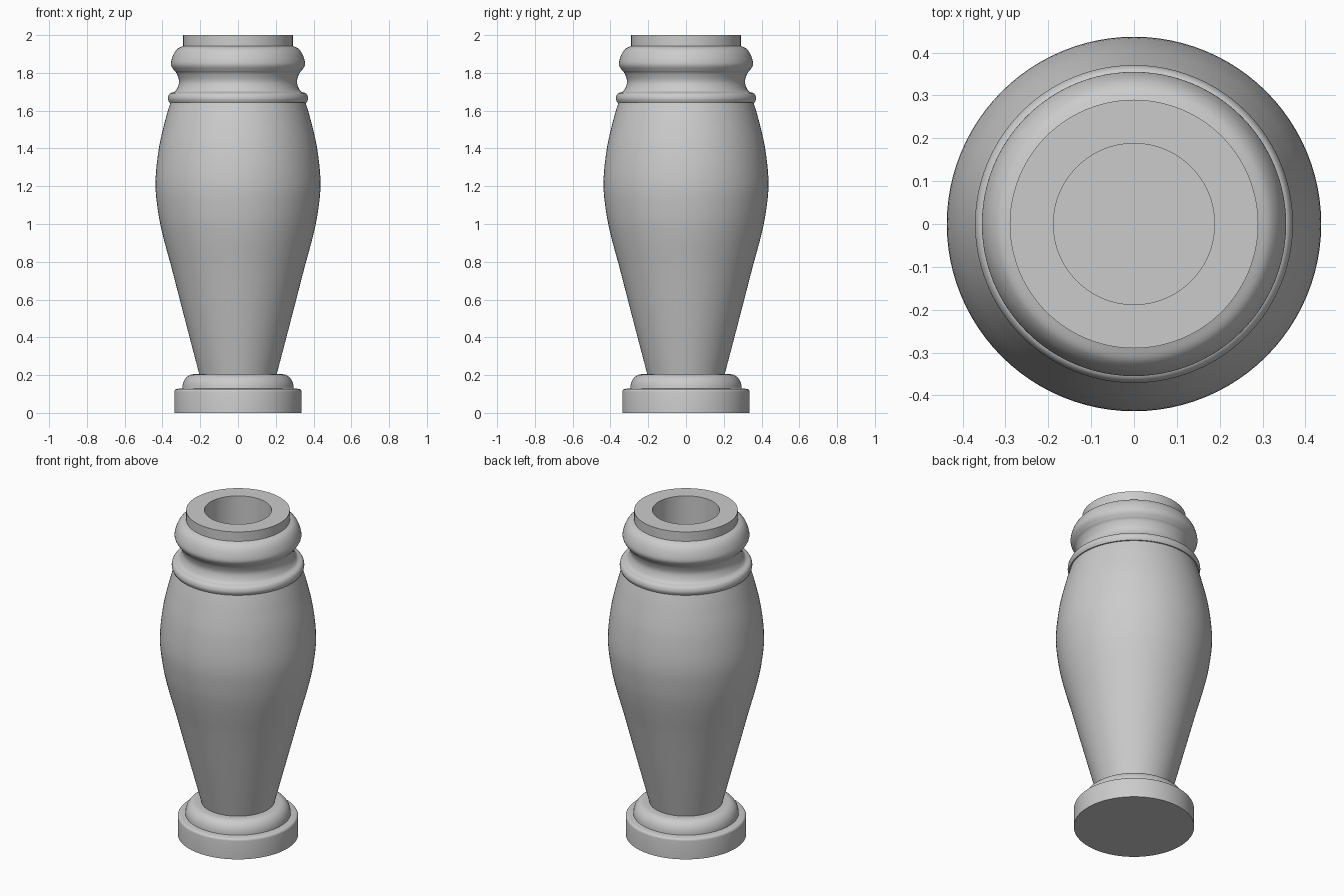
import bpy, bmesh, math

if "Cube" in bpy.data.objects:
    bpy.data.objects.remove(bpy.data.objects["Cube"])

SEGMENTS = 96


def smooth_curve(pts, steps=5):
    """Catmull-Rom interpolation through (radius, height) points."""
    p = [pts[0]] + pts + [pts[-1]]
    out = []
    for i in range(1, len(p) - 2):
        for s in range(steps):
            t = s / steps
            out.append(tuple(
                0.5 * (2 * b + (c - a) * t + (2 * a - 5 * b + 4 * c - d) * t ** 2
                       + (3 * b - a - 3 * c + d) * t ** 3)
                for a, b, c, d in zip(p[i - 1], p[i], p[i + 1], p[i + 2])))
    return out + [pts[-1]]


def arc(cr, cz, rr, rz, a0, a1, n=8):
    """Elliptical arc in the (radius, height) plane, angles in degrees."""
    angles = [math.radians(a0 + (a1 - a0) * i / n) for i in range(n + 1)]
    return [(cr + rr * math.cos(a), cz + rz * math.sin(a)) for a in angles]


def lathe(name, profile):
    """Revolve a profile about z; a zero radius becomes a single pole."""
    bm = bmesh.new()
    verts = [bm.verts.new((r, 0, z)) for r, z in profile]
    edges = [bm.edges.new(e) for e in zip(verts, verts[1:])]
    bmesh.ops.spin(bm, geom=verts + edges, cent=(0, 0, 0), axis=(0, 0, 1),
                   angle=math.tau, steps=SEGMENTS, use_duplicate=False)
    bmesh.ops.remove_doubles(bm, verts=bm.verts[:], dist=1e-5)
    bmesh.ops.recalc_face_normals(bm, faces=bm.faces[:])
    # an outward-wound profile runs upward on the outside
    side = max(bm.faces, key=lambda f: f.calc_center_median().xy.length)
    if side.normal.xy.dot(side.calc_center_median().xy) < 0:
        bmesh.ops.reverse_faces(bm, faces=bm.faces[:])
    mesh = bpy.data.meshes.new(name)
    bm.to_mesh(mesh)
    bm.free()
    obj = bpy.data.objects.new(name, mesh)
    bpy.context.collection.objects.link(obj)
    bpy.ops.object.select_all(action='DESELECT')
    obj.select_set(True)
    bpy.context.view_layer.objects.active = obj
    bpy.ops.object.shade_smooth_by_angle(angle=math.radians(40))
    return obj


# Foot: round plinth with a quarter-round step above it
lathe("foot", [(0, 0), (0.337, 0)]
      + arc(0.322, 0.112, 0.015, 0.015, 0, 90, 4)
      + arc(0.235, 0.13, 0.06, 0.075, 0, 90)
      + [(0.205, 0.205)])

# Body: straight taper swelling into a rounded shoulder
lathe("body", [(0.205, 0.205), (0.255, 0.395), (0.307, 0.595)]
      + smooth_curve([(0.352, 0.77), (0.398, 0.94), (0.424, 1.07),
                      (0.437, 1.22), (0.419, 1.40), (0.385, 1.55),
                      (0.358, 1.642)]))

# Collar ring and hollow cove below the rim
lathe("collar", [(0.358, 1.642)]
      + smooth_curve([(0.364, 1.643), (0.371, 1.665), (0.361, 1.69),
                      (0.330, 1.705), (0.312, 1.75), (0.323, 1.793),
                      (0.336, 1.81)]))

# Rim: rounded bead, short neck, flat lip and round socket
lathe("rim", smooth_curve([(0.336, 1.81), (0.355, 1.845), (0.343, 1.895),
                           (0.32, 1.928), (0.29, 1.942)])
      + [(0.29, 2.0), (0.188, 2.0), (0.188, 1.7), (0, 1.7)])
